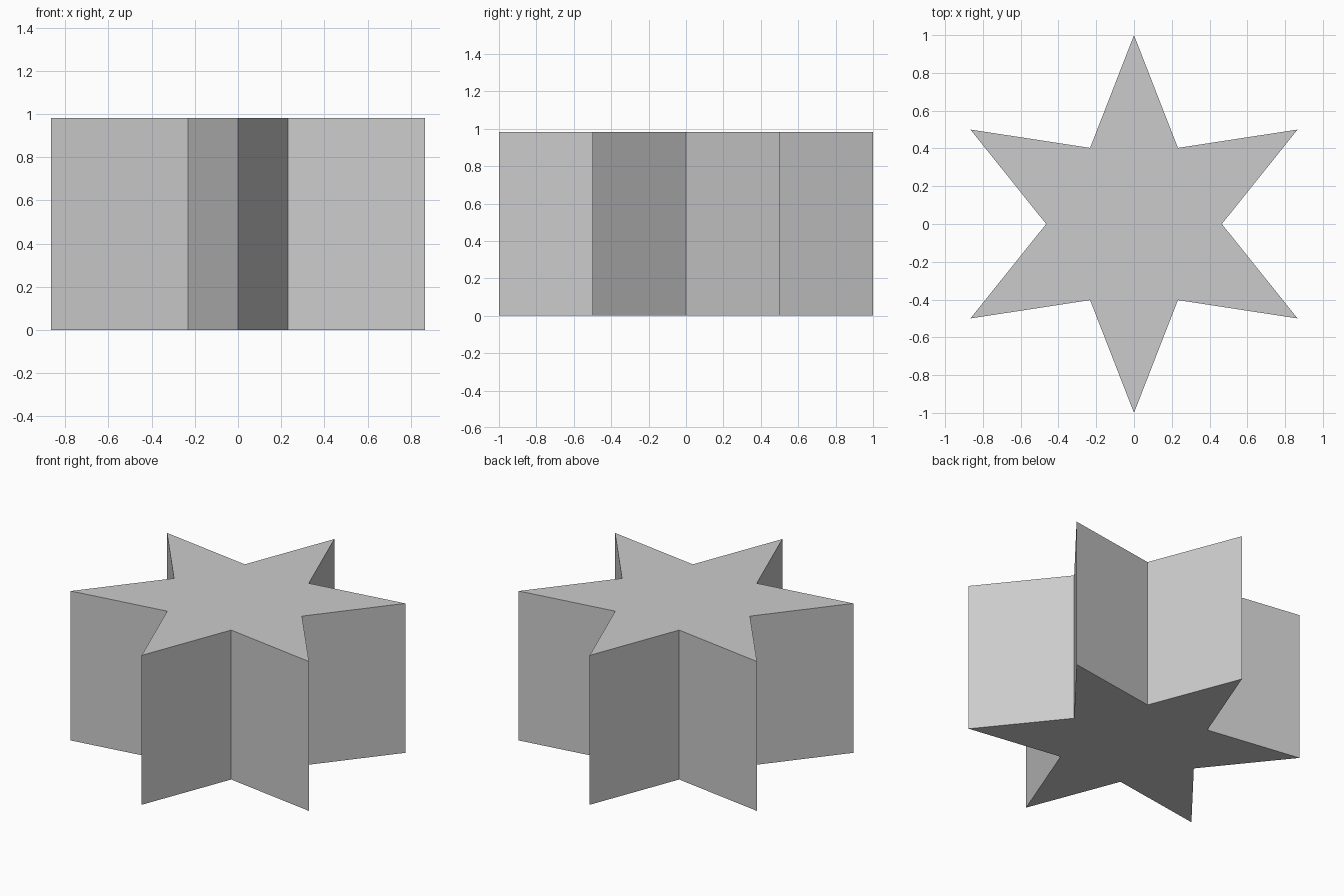
import bpy, bmesh
from math import sin, cos, pi

if "Cube" in bpy.data.objects:
    bpy.data.objects.remove(bpy.data.objects["Cube"])

POINTS = 6
OUTER, INNER, HEIGHT = 1.0, 0.465, 0.982

# Star outline: alternating tips and notches, first tip towards +y
bm = bmesh.new()
outline = []
for i in range(POINTS * 2):
    r = INNER if i % 2 else OUTER
    a = pi / 2 + i * pi / POINTS
    outline.append(bm.verts.new((r * cos(a), r * sin(a), 0)))
base = bm.faces.new(outline)

# Extrude the outline upwards into a closed prism
top = bmesh.ops.extrude_face_region(bm, geom=[base], use_keep_orig=True)
top_verts = [g for g in top["geom"] if isinstance(g, bmesh.types.BMVert)]
bmesh.ops.translate(bm, verts=top_verts, vec=(0, 0, HEIGHT))
bmesh.ops.recalc_face_normals(bm, faces=bm.faces)

mesh = bpy.data.meshes.new("star_prism")
bm.to_mesh(mesh)
bm.free()
bpy.context.collection.objects.link(bpy.data.objects.new("star_prism", mesh))
